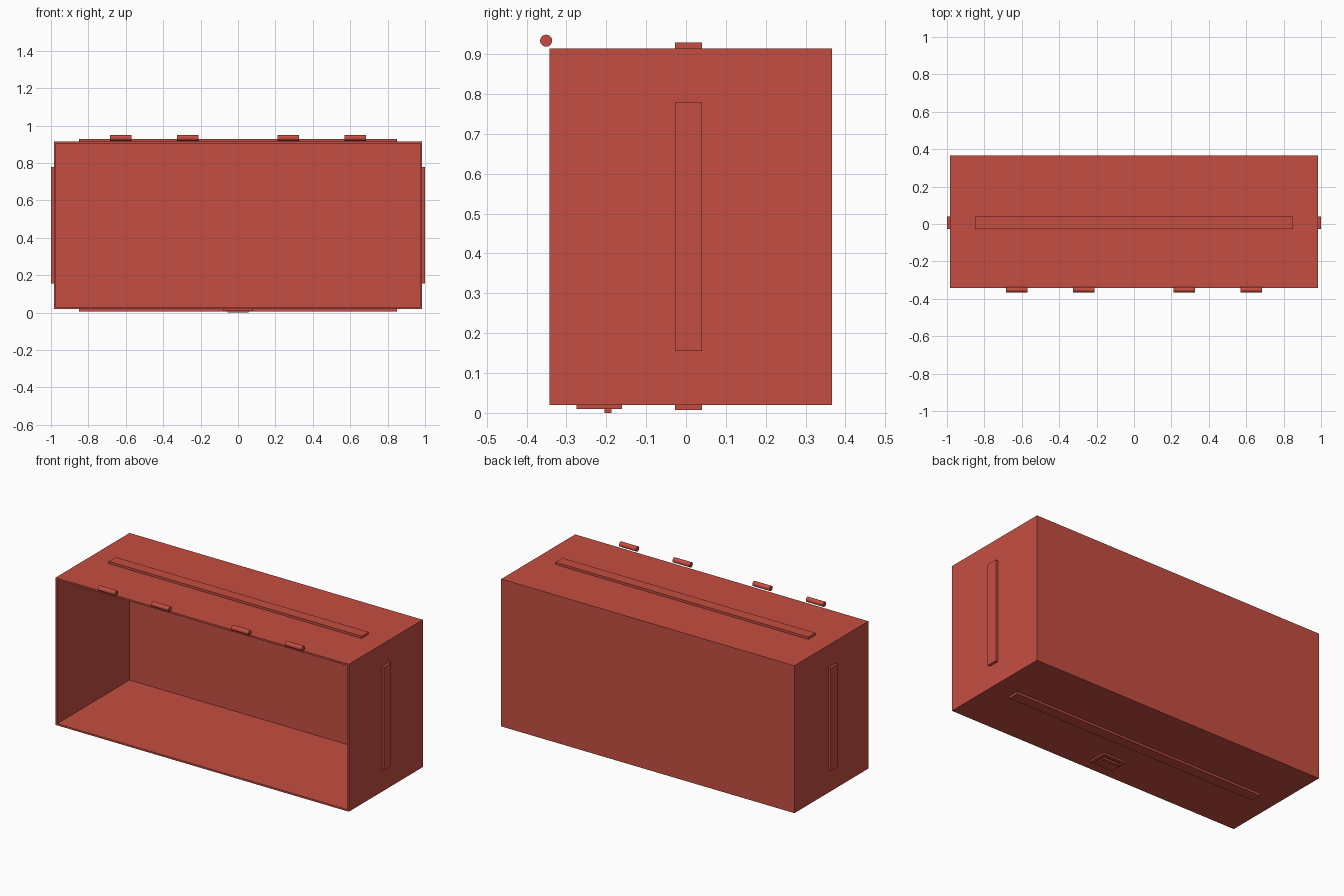
import bpy, bmesh, math
from mathutils import Matrix, Vector

if "Cube" in bpy.data.objects:
    bpy.data.objects.remove(bpy.data.objects["Cube"])

red = bpy.data.materials.new("red_paint")
red.diffuse_color = (0.56, 0.076, 0.054, 1)
red.use_nodes = True
red.node_tree.nodes["Principled BSDF"].inputs["Base Color"].default_value = red.diffuse_color


def finish(bm, name):
    bmesh.ops.recalc_face_normals(bm, faces=bm.faces)
    mesh = bpy.data.meshes.new(name)
    bm.to_mesh(mesh)
    bm.free()
    mesh.materials.append(red)
    obj = bpy.data.objects.new(name, mesh)
    bpy.context.collection.objects.link(obj)
    return obj


def add_box(bm, x, y, z):
    size = Vector((x[1] - x[0], y[1] - y[0], z[1] - z[0]))
    mid = Vector((sum(x), sum(y), sum(z))) / 2
    mat = Matrix.Translation(mid) @ Matrix.Diagonal((*size, 1))
    return bmesh.ops.create_cube(bm, size=1, matrix=mat)


def box(name, x, y, z):
    bm = bmesh.new()
    add_box(bm, x, y, z)
    return finish(bm, name)


W, FRONT, BACK, BOTTOM, TOP = 0.985, -0.343, 0.366, 0.02, 0.915
WALL = 0.015

# Cabinet shell: inset the front face and push it back to leave thin walls
bm = bmesh.new()
add_box(bm, (-W, W), (FRONT, BACK), (BOTTOM, TOP))
bm.normal_update()
front = min(bm.faces, key=lambda f: f.calc_center_median().y)
bmesh.ops.inset_region(bm, faces=[front], thickness=WALL)
cavity = bmesh.ops.extrude_discrete_faces(bm, faces=[front])["faces"][0]
for v in cavity.verts:
    v.co.y = BACK - WALL
finish(bm, "cabinet_shell")

# Raised strips on the top, bottom and both sides
strip_y = (-0.027, 0.04)
box("top_strip", (-0.85, 0.85), strip_y, (TOP, 0.929))
box("bottom_strip", (-0.85, 0.85), strip_y, (0.007, BOTTOM))
box("right_strip", (W, 1.0), strip_y, (0.155, 0.78))
box("left_strip", (-1.0, -W), strip_y, (0.155, 0.78))

# Hinge pins along the top front edge
for i, x in enumerate((-0.628, -0.268, 0.268, 0.628)):
    bm = bmesh.new()
    mat = Matrix.Translation((x, -0.351, 0.934)) @ Matrix.Rotation(math.pi / 2, 4, 'Y')
    bmesh.ops.create_cone(bm, cap_ends=True, segments=32, radius1=0.015,
                          radius2=0.015, depth=0.115, matrix=mat)
    pin = finish(bm, f"hinge_pin_{i + 1}")
    bpy.ops.object.select_all(action='DESELECT')
    pin.select_set(True)
    bpy.context.view_layer.objects.active = pin
    bpy.ops.object.shade_smooth_by_angle(angle=math.radians(40))

# Latch plate under the front edge, with a recess
bm = bmesh.new()
add_box(bm, (-0.078, 0.078), (-0.275, -0.16), (0.01, BOTTOM))
bm.normal_update()
under = min(bm.faces, key=lambda f: f.calc_center_median().z)
bmesh.ops.inset_region(bm, faces=[under], thickness=0.027)
recess = bmesh.ops.extrude_discrete_faces(bm, faces=[under])["faces"][0]
for v in recess.verts:
    v.co.z = 0.017
finish(bm, "latch_plate")

# Finger lip on the recess's rear edge
box("latch_lip", (-0.055, 0.055), (-0.205, -0.187), (0.0, 0.011))
